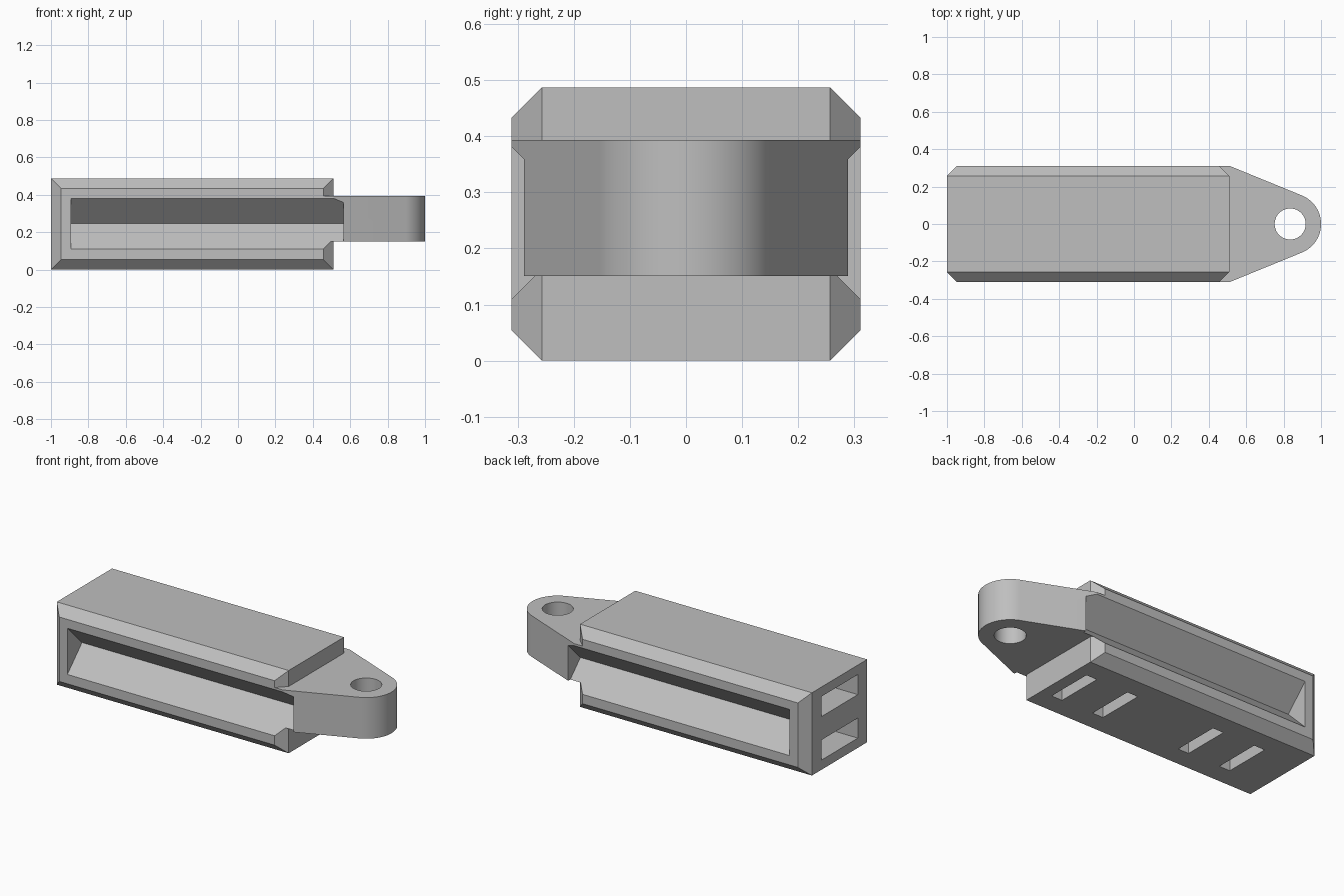
import bpy, bmesh, math

if "Cube" in bpy.data.objects:
    bpy.data.objects.remove(bpy.data.objects["Cube"], do_unlink=True)

grey = bpy.data.materials.new("plain grey")
grey.use_nodes = True
COLOUR = (0.52, 0.52, 0.52, 1)
grey.diffuse_color = COLOUR
grey.node_tree.nodes["Principled BSDF"].inputs["Base Color"].default_value = COLOUR


def loft(name, rings):
    """Closed solid through a list of rings with equal point counts."""
    bm = bmesh.new()
    rows = [[bm.verts.new(p) for p in ring] for ring in rings]
    n = len(rows[0])
    for a, b in zip(rows, rows[1:]):
        for i in range(n):
            j = (i + 1) % n
            bm.faces.new((a[i], a[j], b[j], b[i]))
    bm.faces.new(rows[0])
    bm.faces.new(rows[-1])
    bmesh.ops.recalc_face_normals(bm, faces=bm.faces)
    mesh = bpy.data.meshes.new(name)
    bm.to_mesh(mesh)
    bm.free()
    obj = bpy.data.objects.new(name, mesh)
    mesh.materials.append(grey)
    bpy.context.collection.objects.link(obj)
    return obj


def box(name, x0, x1, y0, y1, z0, z1):
    base = [(x0, y0), (x1, y0), (x1, y1), (x0, y1)]
    return loft(name, [[(x, y, z) for x, y in base] for z in (z0, z1)])


def combine(target, tool, operation):
    """Apply a boolean and throw the tool away."""
    mod = target.modifiers.new("join", 'BOOLEAN')
    mod.operation = operation
    mod.solver = 'EXACT'
    mod.object = tool
    bpy.context.view_layer.objects.active = target
    bpy.ops.object.modifier_apply(modifier=mod.name)
    bpy.data.objects.remove(tool, do_unlink=True)


LEFT, RIGHT, HALF, TOP, BEVEL = -1.0, 0.51, 0.311, 0.487, 0.054


def section(y, inset):
    x0, x1, z0, z1 = LEFT + inset, RIGHT - inset, inset, TOP - inset
    return [(x0, y, z0), (x1, y, z0), (x1, y, z1), (x0, y, z1)]


# Main block, bevelled around its front and back faces
body = loft("body", [section(-HALF, BEVEL), section(BEVEL - HALF, 0),
                     section(HALF - BEVEL, 0), section(HALF, BEVEL)])

# Tapered lug with a rounded end
CX, R = 0.835, 0.165
STEPS = 40
outline = [(0.44, -HALF), (RIGHT, -HALF)]
for i in range(STEPS + 1):
    a = math.radians(68) * (2 * i / STEPS - 1)
    outline.append((CX + R * math.cos(a), R * math.sin(a)))
outline += [(RIGHT, HALF), (0.44, HALF)]
lug = loft("lug", [[(x, y, z) for x, y in outline] for z in (0.151, 0.393)])
combine(body, lug, 'UNION')

# Round hole through the lug
ring = [(CX + 0.083 * math.cos(math.tau * i / 48),
         0.083 * math.sin(math.tau * i / 48)) for i in range(48)]
combine(body, loft("hole", [[(x, y, z) for x, y in ring] for z in (0, 0.5)]),
        'DIFFERENCE')

# V-shaped grooves along both sides
for s in (-1, 1):
    profile = [(0.175, 0.245), (0.375, 0.045), (0.375, 0.445)]
    groove = loft("groove", [[(x, s * y, z) for y, z in profile]
                             for x in (-0.893, 0.565)])
    combine(body, groove, 'DIFFERENCE')

# Two pockets in the plain end
for z in (0.057, 0.313):
    combine(body, box("pocket", -1.1, -0.8, -0.17, 0.17, z, z + 0.118),
            'DIFFERENCE')

# Four slots in the underside
for x in (0.403, 0.127, -0.45, -0.728):
    combine(body, box("slot", x - 0.035, x + 0.035, -0.14, 0.14, -0.1, 0.1),
            'DIFFERENCE')

# Smooth curves, crisp edges
for o in bpy.context.selected_objects:
    o.select_set(False)
body.select_set(True)
bpy.context.view_layer.objects.active = body
bpy.ops.object.shade_smooth_by_angle(angle=math.radians(20))
